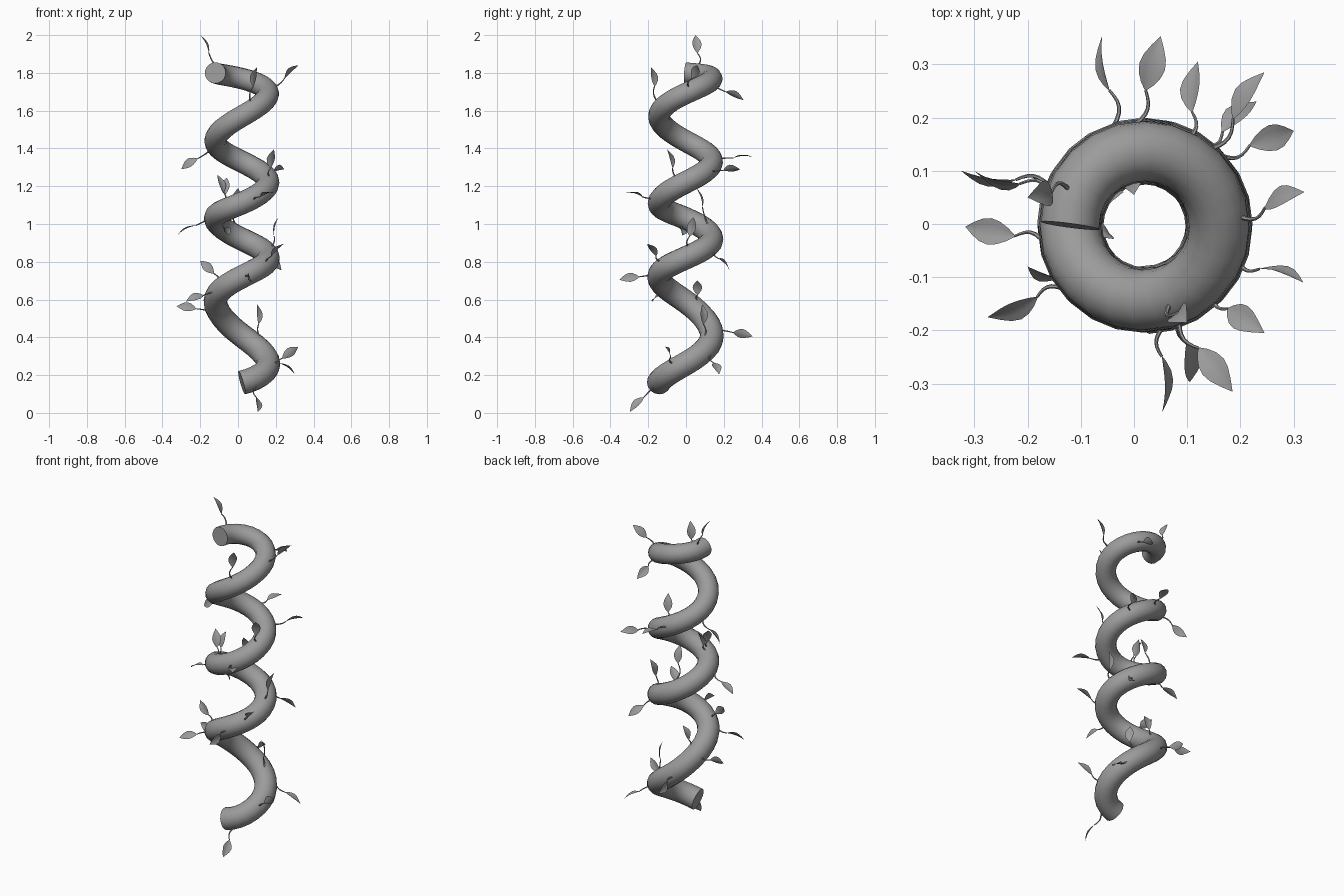
import bpy, bmesh, math
from mathutils import Vector

start_cube = bpy.data.objects.get("Cube")
if start_cube:
    bpy.data.objects.remove(start_cube, do_unlink=True)

grey = bpy.data.materials.new("plain grey")
grey.use_nodes = True
colour = (0.33, 0.33, 0.33, 1)
grey.diffuse_color = colour
grey.node_tree.nodes["Principled BSDF"].inputs["Base Color"].default_value = colour

# Height of the vine at every quarter turn
HEIGHTS = [.16, .26, .41, .59, .72, .82, .92, 1.03, 1.11, 1.22, 1.33, 1.44, 1.57, 1.69, 1.77, 1.80]
LAST = len(HEIGHTS) - 1
COIL = 0.14
LEAF_LENGTH = 0.105


def height(u):
    i = min(max(int(u), 0), LAST - 1)
    f = u - i
    a, b, c, d = (HEIGHTS[min(max(k, 0), LAST)] for k in range(i - 1, i + 3))
    return b + f / 2 * (c - a + f * (2*a - 5*b + 4*c - d + f * (3*(b - c) + d - a)))


def vine_point(u):
    angle = (u - 1) * math.pi / 2
    return Vector((0.02 + COIL * math.cos(angle), -0.003 + COIL * math.sin(angle), height(u)))


def vine_radius(u):
    return 0.064 - 0.008 * u / LAST


def finish(name, mesh):
    mesh.materials.clear()
    mesh.materials.append(grey)
    obj = bpy.data.objects.new(name, mesh)
    bpy.context.collection.objects.link(obj)
    bpy.ops.object.select_all(action='DESELECT')
    obj.select_set(True)
    bpy.context.view_layer.objects.active = obj
    bpy.ops.object.shade_smooth_by_angle(angle=math.radians(50))
    return obj


def tube(name, points, radii, sides):
    curve = bpy.data.curves.new(name + "_path", 'CURVE')
    curve.dimensions = '3D'
    curve.bevel_depth = 1
    curve.bevel_resolution = sides // 2 - 2
    curve.use_fill_caps = True
    spline = curve.splines.new('POLY')
    spline.points.add(len(points) - 1)
    for target, p, r in zip(spline.points, points, radii):
        target.co = (*p, 1)
        target.radius = r
    holder = bpy.data.objects.new(name + "_path", curve)
    bpy.context.collection.objects.link(holder)
    bpy.context.view_layer.update()
    graph = bpy.context.evaluated_depsgraph_get()
    mesh = bpy.data.meshes.new_from_object(holder.evaluated_get(graph))
    bpy.data.objects.remove(holder, do_unlink=True)
    return finish(name, mesh)


# Coiled main vine
steps = [k / 6 for k in range(LAST * 6 + 1)]
tube("vine", [vine_point(u) for u in steps], [vine_radius(u) for u in steps], 16)


def blade(name, base, tip, roll):
    along = (tip - base).normalized()
    flat = along.cross(Vector((0, 0, 1))).normalized()
    up = flat.cross(along)
    side = flat * math.cos(roll) + up * math.sin(roll)
    normal = side.cross(along)
    bm = bmesh.new()
    rows = []
    for t, w in ((0, .08), (.12, .5), (.28, .86), (.45, 1), (.62, .86), (.8, .5), (.93, .18), (1, .01)):
        middle = base.lerp(tip, t) + normal * 0.008 * math.sin(t * math.pi)
        rows.append([bm.verts.new(middle + side * 0.025 * w * s + normal * 0.006 * w * abs(s))
                     for s in (-1, -.5, 0, .5, 1)])
    for low, high in zip(rows, rows[1:]):
        for i in range(4):
            bm.faces.new((low[i], low[i + 1], high[i + 1], high[i]))
    mesh = bpy.data.meshes.new(name)
    bm.to_mesh(mesh)
    bm.free()
    finish(name, mesh)


def leaf(name, u, tip, roll):
    centre = vine_point(u)
    tangent = (vine_point(min(u + .05, LAST)) - vine_point(u - .05)).normalized()
    out = tip - centre
    out = (out - tangent * out.dot(tangent)).normalized()
    root = centre + out * (vine_radius(u) - 0.006)
    reach = tip - root
    length = min(LEAF_LENGTH, reach.length * 0.72)
    base = tip - reach.normalized() * length
    # Stem bows sideways between the vine and the blade
    bend = reach.cross(Vector((0, 0, 1))).normalized() * 0.2 * (base - root).length
    path = [root.lerp(base, k / 6) + bend * math.sin(k / 6 * math.pi) for k in range(7)]
    tube(name + "_stem", path, [0.0045 - 0.0003 * k for k in range(7)], 6)
    blade(name + "_blade", base, tip, roll)


# Leaves by blade roll: quarter turn along the vine, then tip position
LEAVES = {
    "flat": (0, [
        (14.73, -.2, .05, 2), (12.29, .1, -.185, 1.83), (8.87, .19, -.1, 1.395),
        (10.07, .05, .353, 1.355), (8.22, .185, -.315, 1.165), (7.65, -.11, -.06, 1.26),
        (7.53, -.06, -.03, 1.245), (6.29, 0, .055, 1.19), (7.08, -.317, -.005, .945),
        (4.52, .245, -.205, .895), (2.8, -.02, .06, .7), (1.67, .1, .085, .575),
        (1.44, .3, .175, .205)]),
    "tilted": (45, [
        (13.1, .32, .06, 1.84), (13.67, .12, .305, 1.655), (9.54, .245, .285, 1.29),
        (5.13, .215, .04, 1.035), (5.54, .23, .23, .755), (3.39, -.275, -.175, .59),
        (.22, .105, -.297, .005), (7, -.045, -.02, .94)]),
    "upright": (72, [
        (10.74, -.3, .1, 1.29), (4.1, .053, -.353, .705), (3.56, -.2, -.08, .805),
        (2.74, -.325, .1, .565), (2.18, -.06, .353, .405), (.81, .318, -.11, .35)]),
}
for kind, (roll, spots) in LEAVES.items():
    for number, (u, *tip) in enumerate(spots, 1):
        leaf(f"{kind}_leaf_{number}", u, Vector(tip), math.radians(roll))
